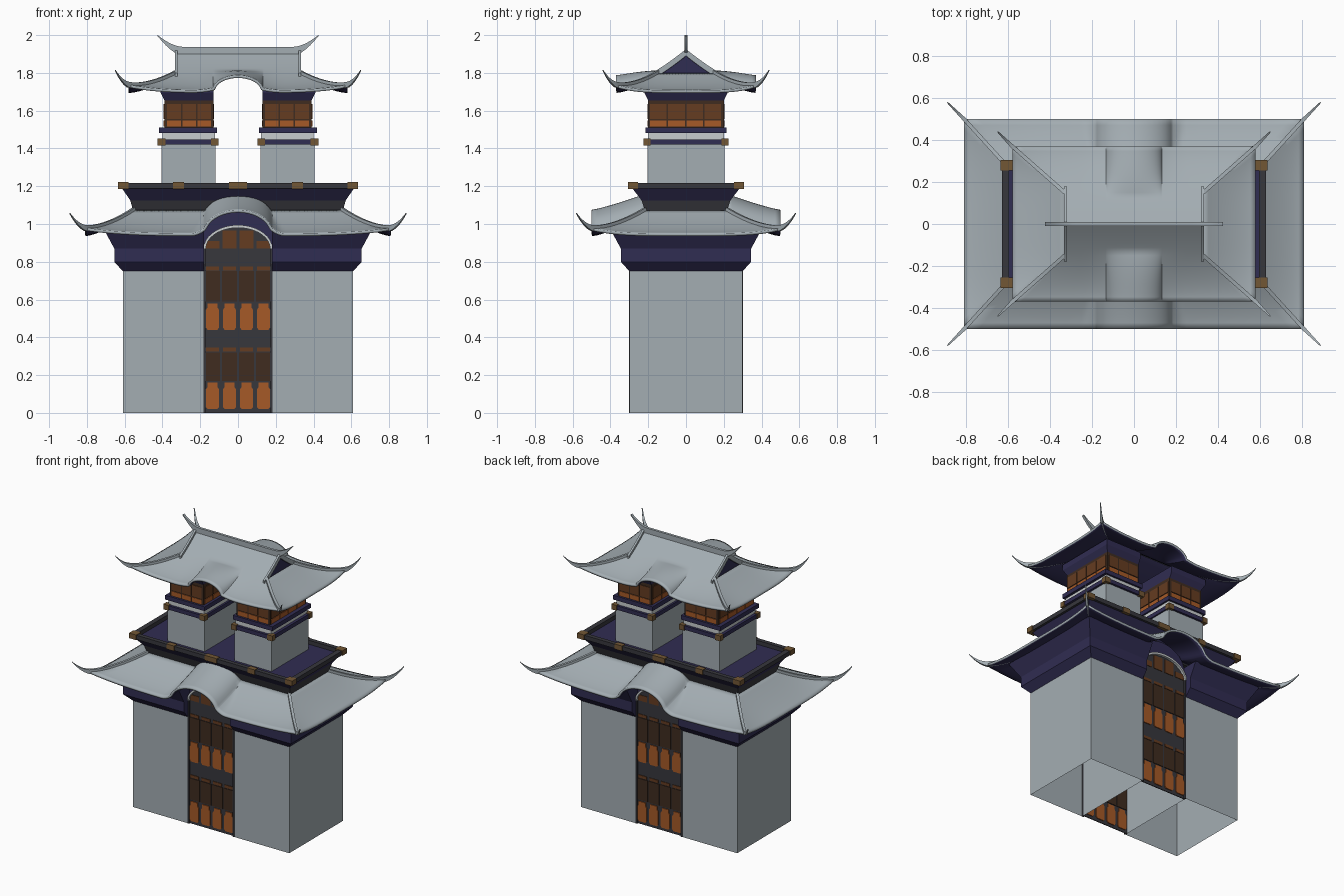
import bpy, bmesh, math
from mathutils import Vector

if "Cube" in bpy.data.objects:
    bpy.data.objects.remove(bpy.data.objects["Cube"])


def material(name, col):
    m = bpy.data.materials.new(name)
    m.diffuse_color = (*col, 1)
    m.use_nodes = True
    m.node_tree.nodes["Principled BSDF"].inputs["Base Color"].default_value = m.diffuse_color
    return m


GRAY = material("stone_gray", (0.37, 0.42, 0.45))
NAVY = material("navy", (0.030, 0.026, 0.085))
COAL = material("charcoal", (0.038, 0.038, 0.046))
ORANGE = material("orange", (0.38, 0.10, 0.02))
RUST = material("rust", (0.13, 0.045, 0.015))
BROWN = material("dark_brown", (0.05, 0.025, 0.014))
TRIM = material("bronze", (0.17, 0.095, 0.035))
PALE = material("pale_plaster", (0.58, 0.61, 0.62))


def finish(name, bm, mats, smooth=False, recalc=True):
    if recalc:
        bmesh.ops.recalc_face_normals(bm, faces=bm.faces[:])
    me = bpy.data.meshes.new(name)
    bm.to_mesh(me)
    bm.free()
    for m in mats:
        me.materials.append(m)
    if smooth:
        me.polygons.foreach_set("use_smooth", [True] * len(me.polygons))
        me.set_sharp_from_angle(angle=math.radians(35))
    ob = bpy.data.objects.new(name, me)
    bpy.context.collection.objects.link(ob)
    return ob


def add_loft(bm, secs, bands=None, bottom=True):
    """Stack of rectangles (x0, x1, y0, y1, z)."""
    rings = [[bm.verts.new(p) for p in ((a, c, z), (b, c, z), (b, d, z), (a, d, z))]
             for a, b, c, d, z in secs]
    for k in range(len(rings) - 1):
        for i in range(4):
            j = (i + 1) % 4
            f = bm.faces.new((rings[k][i], rings[k][j], rings[k + 1][j], rings[k + 1][i]))
            f.material_index = bands[k] if bands else 0
    top = bm.faces.new(rings[-1])
    top.material_index = bands[-1] if bands else 0
    if bottom:
        bm.faces.new(rings[0][::-1])


def lofts(name, stacks, mats, bands=None, bottom=True):
    bm = bmesh.new()
    for s in stacks:
        add_loft(bm, s, bands, bottom)
    return finish(name, bm, mats)


def box(x0, x1, y0, y1, z0, z1):
    return [(x0, x1, y0, y1, z0), (x0, x1, y0, y1, z1)]


def both_x(stacks):
    return stacks + [[(-b, -a, c, d, z) for a, b, c, d, z in s] for s in stacks]


def both_y(stacks):
    return stacks + [[(a, b, -d, -c, z) for a, b, c, d, z in s] for s in stacks]


def prisms(name, outlines, y0, y1, mat):
    """Plates with an (x, z) outline, on the front and the back."""
    bm = bmesh.new()
    for pts in outlines:
        for s in (1, -1):
            a = [bm.verts.new((x, s * y0, z)) for x, z in pts]
            b = [bm.verts.new((x, s * y1, z)) for x, z in pts]
            bm.faces.new(a)
            bm.faces.new(b[::-1])
            for i in range(len(a)):
                j = (i + 1) % len(a)
                bm.faces.new((a[i], b[i], b[j], a[j]))
    return finish(name, bm, [mat])


def add_fin(bm, stations):
    """Blade along a path: each station is (top point, width, height)."""
    rings = []
    for i, (p, w, h) in enumerate(stations):
        d = Vector(stations[min(i + 1, len(stations) - 1)][0]) - Vector(stations[max(i - 1, 0)][0])
        side = Vector((-d.y, d.x, 0)).normalized() * w / 2
        p, dn = Vector(p), Vector((0, 0, -h))
        rings.append([bm.verts.new(q) for q in (p + side, p - side, p - side + dn, p + side + dn)])
    for a, b in zip(rings, rings[1:]):
        for i in range(4):
            j = (i + 1) % 4
            bm.faces.new((a[i], a[j], b[j], b[i]))
    bm.faces.new(rings[0][::-1])
    bm.faces.new(rings[-1])


def roof(name, ex, ey, tx, yhip, ytop, z0, rise, power, R, arch, curl):
    """Curved hip roof with a raised arch in the front and back eaves, plus hip ridges."""
    vh = (ey - yhip) / (ey - ytop)
    half = lambda v: ex + (tx - ex) * min(1, v / vh)
    yy = lambda v: ey + (ytop - ey) * v
    base = lambda v, t: z0 + rise * v ** power + 0.03 * t ** 4 * max(0, 1 - v / vh) ** 2
    cols = [R * math.sin(math.radians(a)) for a in range(-90, 91, 9)]
    flare = [R + (0.25 - R) * k / 4 for k in range(1, 5)]
    cols = [-f for f in flare[::-1]] + cols + flare
    outer = [k / 8 for k in range(1, 9)]
    rows = sorted({round(vh * k / 10, 5) for k in range(11)} | {round(vh + (1 - vh) * k / 8, 5) for k in range(9)})
    bm = bmesh.new()

    def grid(g):
        vs = [[bm.verts.new(p) for p in r] for r in g]
        for a, b in zip(vs, vs[1:]):
            for i in range(len(a) - 1):
                bm.faces.new((a[i], a[i + 1], b[i + 1], b[i]))

    for s in (1, -1):
        front, side = [], []
        for v in rows:
            h = half(v)
            xs = [-0.25 - k * (h - 0.25) for k in outer[::-1]] + cols + [0.25 + k * (h - 0.25) for k in outer]
            front.append([(x, s * yy(v), arch(x, v, base(v, abs(x) / h))) for x in xs])
            if v <= vh + 1e-4:
                side.append([(s * h, yy(v) * k / 10, base(v, abs(k) / 10)) for k in range(-10, 11)])
        grid(front)
        grid(side)
    bmesh.ops.remove_doubles(bm, verts=bm.verts[:], dist=1e-4)
    bm.normal_update()
    for f in bm.faces:
        if f.normal.z < 0:
            f.normal_flip()
    ob = finish(name, bm, [GRAY, NAVY], True, False)
    m = ob.modifiers.new("thickness", 'SOLIDIFY')
    m.thickness, m.offset, m.material_offset = 0.015, -1, 1
    # hip ridges ending in upswept tips
    bm = bmesh.new()
    for sx in (1, -1):
        for sy in (1, -1):
            st = []
            for k in range(10, -1, -1):
                v = vh * k / 10
                st.append(((sx * half(v), sy * yy(v), base(v, 1) + 0.014), 0.018, 0.03))
            for k in range(1, 9):
                t = k / 8
                st.append(((sx * (ex + curl * t), sy * (ey + curl * t), z0 + 0.044 + 0.012 * t + 0.052 * t * t),
                           0.018 - 0.012 * t, 0.03 - 0.026 * t))
            add_fin(bm, st)
    finish(name + "_hip_ridges", bm, [GRAY], True)
    return base


def bump(x, R, h, fl):
    x = abs(x)
    a = h * math.sqrt(max(0, 1 - (x / R) ** 2))
    return max(a, fl * (max(0, 0.25 - x) / (0.25 - R)) ** 2 if x > R * 0.9 else a)


# ground storey: hollow wall blocks and flared navy band, open at the doorway
lofts("lower_walls", both_x([box(.18, .61, -.30, .30, 0, .75)]), [GRAY], bottom=False)
band = [(.18, .61 + d, -.30 - d, .30 + d, z) for d, z in ((0, .75), (.045, .80), (.045, .87), (.10, .972))]
lofts("lower_cornice", both_x([band]), [NAVY])


# doors, front and back
def arc(w, z, h, flip=False):
    p = [(w * math.cos(math.radians(a)), z + h * math.sin(math.radians(a))) for a in range(0, 181, 10)]
    return p[::-1] if flip else p


prisms("door_leaf", [[(-.18, 0), (.18, 0)] + arc(.18, .87, .115)], -.291, -.285, COAL)
prisms("arch_backing", [[(-.18, .8), (.18, .8)] + arc(.18, .95, .14)], -.284, -.278, NAVY)
prisms("door_arch_trim", [arc(.182, .87, .125) + arc(.17, .87, .11, True)], -.308, -.286, PALE)
prisms("door_jambs", [[(s * .17, 0), (s * .182, 0), (s * .182, .87), (s * .17, .87)] for s in (1, -1)],
       -.302, -.286, COAL)
xs = (-.135, -.045, .045, .135)


def rect(x, w, z0, z1):
    return [(x - w, z0), (x + w, z0), (x + w, z1), (x - w, z1)]


def jar(x, z0, z1):
    right = [(.026, z0), (.035, z0 + .012), (.035, z1 - .035), (.026, z1 - .022), (.026, z1)]
    return [(x + a, z) for a, z in right] + [(x - a, z) for a, z in right[::-1]]


prisms("door_dark_panels", [rect(x, .041, a, b) for x in xs for a, b in ((.17, .32), (.59, .75))],
       -.295, -.281, BROWN)
prisms("door_rust_panels", [rect(x, .034, a, b) for x in xs for a, b in ((.325, .345), (.755, .775))]
       + [rect(x, .036, .87, .965 if abs(x) < .1 else .91) for x in xs], -.295, -.281, RUST)
prisms("door_orange_panels", [jar(x, a, b) for x in xs for a, b in ((.02, .16), (.44, .58))],
       -.297, -.279, ORANGE)


# lower roof with barrel arches
def low_arch(x, v, b):
    return b if abs(x) >= .249 else max(b, .95 + bump(x, .185, .125, .025) + .085 * v ** 1.2)


roof("lower_roof", .81, .50, .55, .215, .215, .95, .125, 1.4, .185, low_arch, .08)

# terrace: flared block, rail and bronze fittings
lofts("terrace", [[(-x, x, -y, y, z) for x, y, z in
                   ((.55, .21, 1.05), (.57, .235, 1.125), (.615, .285, 1.19))]], [COAL, NAVY], [0, 1, 1])
lofts("terrace_rail", both_x([box(.595, .63, -.30, .30, 1.188, 1.218)])
      + both_y([box(-.60, .60, .27, .30, 1.188, 1.218)]), [COAL])
lofts("rail_fittings", both_y(both_x([box(.58, .636, .255, .306, 1.186, 1.222),
                                      box(.287, .343, .268, .304, 1.186, 1.222)])
                              + [box(-.047, .047, .268, .304, 1.186, 1.222)]), [TRIM])

# twin towers
lofts("tower_walls", both_x([box(.118, .405, -.205, .205, 1.19, 1.42)]), [GRAY])
lofts("tower_necks", both_x([box(.122, .40, -.202, .202, 1.42, 1.49)]), [PALE])
lofts("tower_lower_trim", both_x([box(.108, .42, -.22, .22, 1.42, 1.448)]), [NAVY])
lofts("trim_fittings", both_y(both_x([box(a, a + .04, .188, .225, 1.415, 1.452) for a in (.103, .385)])), [TRIM])
lofts("tower_upper_trim", both_x([box(.11, .418, -.215, .215, 1.482, 1.512)]), [NAVY])
lofts("tower_lofts", both_x([box(.13, .39, -.20, .20, 1.51, 1.66)]), [BROWN])
lofts("tower_tops", both_x([[(.13, .39, -.20, .20, 1.655), (.13, .41, -.22, .22, 1.695),
                             (.13, .41, -.22, .22, 1.735)]]), [NAVY])


def cells(z0, z1):
    out = both_y([box(.143 + k * .08, .215 + k * .08, .198, .204, z0, z1) for k in range(3)])
    for k in range(4):
        y = -.19 + k * .096
        out += [box(.388, .394, y, y + .088, z0, z1), box(.126, .132, y, y + .088, z0, z1)]
    return both_x(out)


lofts("window_lower_panes", cells(1.515, 1.548), [ORANGE])
lofts("window_upper_panes", cells(1.556, 1.635), [RUST])


# upper hip-and-gable roof
def up_arch(x, v, b):
    return b if abs(x) >= .249 else b + bump(x, .135, .08, .012) * max(0, 1 - (v / .65) ** 2)


zroof = roof("upper_roof", .58, .37, .33, .15, 0, 1.708, .20, 1.5, .135, up_arch, .07)
slope = lambda y: zroof(1 - abs(y) / .37, 0)

# gable walls and gable ridges
bm = bmesh.new()
for s in (1, -1):
    bm.faces.new([bm.verts.new((s * .322, k * .015, slope(k * .015) - .01)) for k in range(-11, 12)])
finish("gable_walls", bm, [NAVY])
bm = bmesh.new()
for sx in (1, -1):
    for sy in (1, -1):
        add_fin(bm, [((sx * .327, sy * k * .018, slope(k * .018) + .018), .014, .035) for k in range(11)])
finish("gable_ridges", bm, [GRAY], True)

# main ridge with horned ends
bm = bmesh.new()
st = []
for k in range(-20, 21):
    x = k / 20 * .425
    t = max(0, (abs(x) - .29) / .135)
    st.append(((x, 0, 1.938 + .062 * t ** 1.8), .018, .05 - .044 * t ** 1.3))
add_fin(bm, st)
finish("main_ridge", bm, [GRAY], True)
